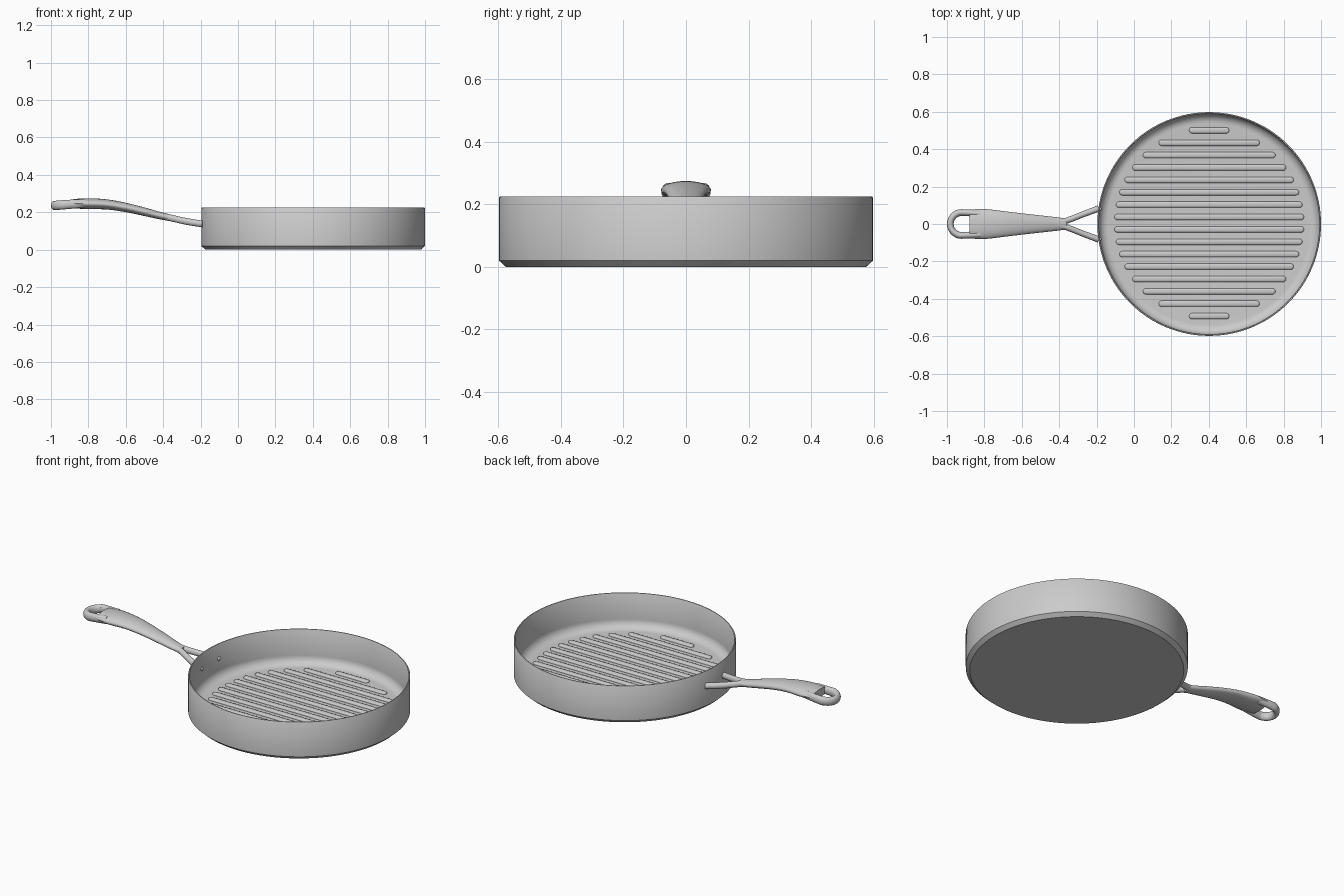
import bpy, bmesh
from math import sin, cos, pi, sqrt, radians
from mathutils import Vector

if "Cube" in bpy.data.objects:
    bpy.data.objects.remove(bpy.data.objects["Cube"])

PAN_X, PAN_R, FLOOR = 0.402, 0.598, 0.02


def make_object(name, bm, angle=35):
    bmesh.ops.recalc_face_normals(bm, faces=bm.faces)
    mesh = bpy.data.meshes.new(name)
    bm.to_mesh(mesh)
    bm.free()
    ob = bpy.data.objects.new(name, mesh)
    bpy.context.collection.objects.link(ob)
    bpy.ops.object.select_all(action='DESELECT')
    ob.select_set(True)
    bpy.context.view_layer.objects.active = ob
    bpy.ops.object.shade_smooth_by_angle(angle=radians(angle))
    return ob


def skin_rings(bm, rings):
    """Bridge equal-length rings of points and cap both ends."""
    loops = [[bm.verts.new(p) for p in ring] for ring in rings]
    n = len(loops[0])
    for a, b in zip(loops, loops[1:]):
        for i in range(n):
            bm.faces.new((a[i], a[(i + 1) % n], b[(i + 1) % n], b[i]))
    bm.faces.new(loops[0][::-1])
    bm.faces.new(loops[-1])


def smooth_path(keys, steps=5):
    """Catmull-Rom through key tuples."""
    k = [Vector(v) for v in keys]
    k = [2 * k[0] - k[1]] + k + [2 * k[-1] - k[-2]]
    out = []
    for a, b, c, d in zip(k, k[1:], k[2:], k[3:]):
        for s in range(steps):
            t = s / steps
            out.append(0.5 * (2 * b + (c - a) * t + (2 * a - 5 * b + 4 * c - d) * t * t
                              + (3 * b - a - 3 * c + d) * t ** 3))
    return out + [k[-2]]


def sweep(name, keys, steps=5, sides=28):
    """Oval tube; each key is x, y, z, half width, half height."""
    pts = smooth_path(keys, steps)
    rings = []
    for i, p in enumerate(pts):
        a, b = pts[max(i - 1, 0)], pts[min(i + 1, len(pts) - 1)]
        tan = Vector((b[0] - a[0], b[1] - a[1], 0)).normalized()
        side = Vector((-tan.y, tan.x, 0))
        centre = Vector(p[:3])
        rings.append([centre + side * (p[3] * cos(2 * pi * j / sides))
                      + Vector((0, 0, p[4] * sin(2 * pi * j / sides))) for j in range(sides)])
    bm = bmesh.new()
    skin_rings(bm, rings)
    return make_object(name, bm)


# Pan body: revolved profile with chamfered base and filleted inside corner
fillet = 0.05
inner = PAN_R - 0.009
profile = [(0.576, 0), (PAN_R, 0.02), (PAN_R, 0.222), (PAN_R - 0.002, 0.225),
           (inner + 0.002, 0.225), (inner, 0.222)]
profile += [(inner - fillet + fillet * cos(a), FLOOR + fillet - fillet * sin(a))
            for a in (i * pi / 16 for i in range(9))]
N = 128
bm = bmesh.new()
skin_rings(bm, [[(PAN_X + r * cos(2 * pi * i / N), r * sin(2 * pi * i / N), z)
                 for i in range(N)] for r, z in profile])
make_object("pan_body", bm)

# Grill ribs: rounded bars trimmed to a circle
bm = bmesh.new()
for k in range(16):
    y = 0.004 + (k - 7.5) * 0.0662
    half = sqrt(0.508 ** 2 - ((k - 7.5) * 0.0662) ** 2)
    rings = []
    for r, z in ((0.016, -0.004), (0.016, 0.005), (0.013, 0.009), (0.007, 0.011)):
        ring = []
        for sx, start in ((1, -pi / 2), (-1, pi / 2)):
            for j in range(9):
                a = start + pi * j / 8
                ring.append((PAN_X + sx * (half - 0.016) + r * cos(a),
                             y + r * sin(a), FLOOR + z))
        rings.append(ring)
    skin_rings(bm, rings)
make_object("grill_ribs", bm, 40)

# Handle grip
sweep("handle_grip", [(-0.88, 0, 0.246, 0.077, 0.025), (-0.80, 0, 0.246, 0.08, 0.029),
                      (-0.70, 0, 0.242, 0.069, 0.027), (-0.60, 0, 0.226, 0.057, 0.025),
                      (-0.50, 0, 0.203, 0.046, 0.023), (-0.42, 0, 0.183, 0.037, 0.020),
                      (-0.36, 0, 0.170, 0.029, 0.018)])

# Hanging loop: U-shaped tube at the handle end
loop = [(-0.82, 0.056, 0.247, 0.018, 0.022)]
for i in range(9):
    a = pi / 2 + pi * i / 8
    x = -0.921 + 0.061 * cos(a)
    loop.append((x, 0.061 * sin(a), 0.247 + (x + 0.86) * 0.09, 0.018, 0.025))
loop.append((-0.82, -0.056, 0.247, 0.018, 0.022))
sweep("hanging_loop", loop, 4, 20)

for label, s in (("left", 1), ("right", -1)):
    # Forked bracket arms
    sweep("bracket_arm_" + label, [(-0.41, s * 0.010, 0.181, 0.015, 0.018),
                                   (-0.36, s * 0.018, 0.170, 0.016, 0.018),
                                   (-0.28, s * 0.049, 0.152, 0.016, 0.018),
                                   (-0.188, s * 0.083, 0.137, 0.017, 0.018)], 4, 20)
    # Rivet heads inside the wall
    bm = bmesh.new()
    bmesh.ops.create_uvsphere(bm, u_segments=16, v_segments=10, radius=0.012)
    bmesh.ops.scale(bm, vec=(0.6, 1, 1), verts=bm.verts)
    x = PAN_X - sqrt(inner ** 2 - 0.08 ** 2)
    bmesh.ops.translate(bm, vec=(x, s * 0.08, 0.138), verts=bm.verts)
    make_object("rivet_" + label, bm)
